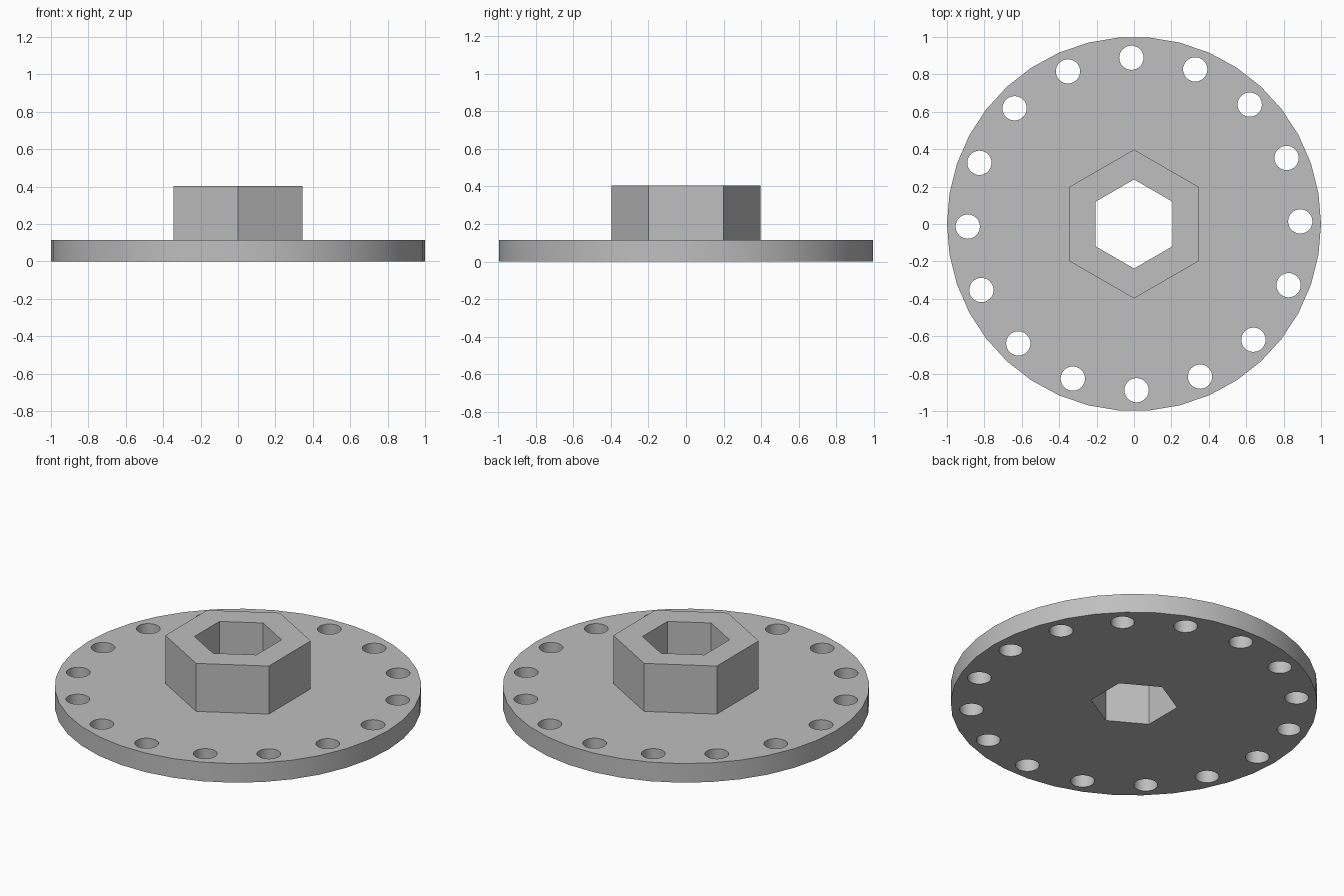
import bpy
import bmesh
import math

# Remove the default object
cube = bpy.data.objects.get("Cube")
if cube:
    bpy.data.objects.remove(cube, do_unlink=True)

# Sizes
DISC_RADIUS, DISC_SIDES, DISC_TOP = 1.0, 38, 0.115
HUB_RADIUS, BORE_RADIUS, HUB_TOP = 0.398, 0.238, 0.404
HOLE_COUNT, HOLE_RADIUS, HOLE_CIRCLE = 16, 0.065, 0.889
HOLE_TURN = math.radians(0.9)

# Material
grey = bpy.data.materials.new("plain grey")
grey.use_nodes = True
colour = (0.52, 0.52, 0.52, 1.0)
grey.diffuse_color = colour
grey.node_tree.nodes["Principled BSDF"].inputs["Base Color"].default_value = colour


def ring(radius, sides, turn=0.0, cx=0.0, cy=0.0):
    """Points of a regular polygon."""
    step = math.tau / sides
    return [(cx + radius * math.cos(turn + i * step),
             cy + radius * math.sin(turn + i * step), 0.0) for i in range(sides)]


def pierced_plate(name, loops, bottom, top):
    """Solid plate: the first loop is the outline, the others are openings."""
    bm = bmesh.new()
    edges = []
    for loop in loops:
        verts = [bm.verts.new(p) for p in loop]
        edges += [bm.edges.new((verts[i - 1], verts[i])) for i in range(len(verts))]
    bmesh.ops.triangle_fill(bm, edges=edges, use_beauty=True, normal=(0, 0, 1))
    bmesh.ops.recalc_face_normals(bm, faces=bm.faces)
    mesh = bpy.data.meshes.new(name)
    bm.to_mesh(mesh)
    bm.free()
    mesh.materials.append(grey)

    obj = bpy.data.objects.new(name, mesh)
    obj.location.z = (bottom + top) / 2
    bpy.context.collection.objects.link(obj)
    thick = obj.modifiers.new("thickness", "SOLIDIFY")
    thick.thickness = top - bottom
    thick.offset = 0

    bpy.ops.object.select_all(action="DESELECT")
    obj.select_set(True)
    bpy.context.view_layer.objects.active = obj
    bpy.ops.object.modifier_apply(modifier=thick.name)
    bpy.ops.object.shade_smooth_by_angle(angle=math.radians(30))
    return obj


# Hexagonal bore shared by both parts
bore = ring(BORE_RADIUS, 6, math.pi / 2)

# Flange disc with a circle of round holes
holes = []
for i in range(HOLE_COUNT):
    a = HOLE_TURN + i * math.tau / HOLE_COUNT
    holes.append(ring(HOLE_RADIUS, 32, a,
                      HOLE_CIRCLE * math.cos(a), HOLE_CIRCLE * math.sin(a)))
pierced_plate("flange_disc", [ring(DISC_RADIUS, DISC_SIDES), bore] + holes, 0, DISC_TOP)

# Hexagonal hub standing on the disc
pierced_plate("hex_hub", [ring(HUB_RADIUS, 6, math.pi / 2), bore], DISC_TOP, HUB_TOP)
